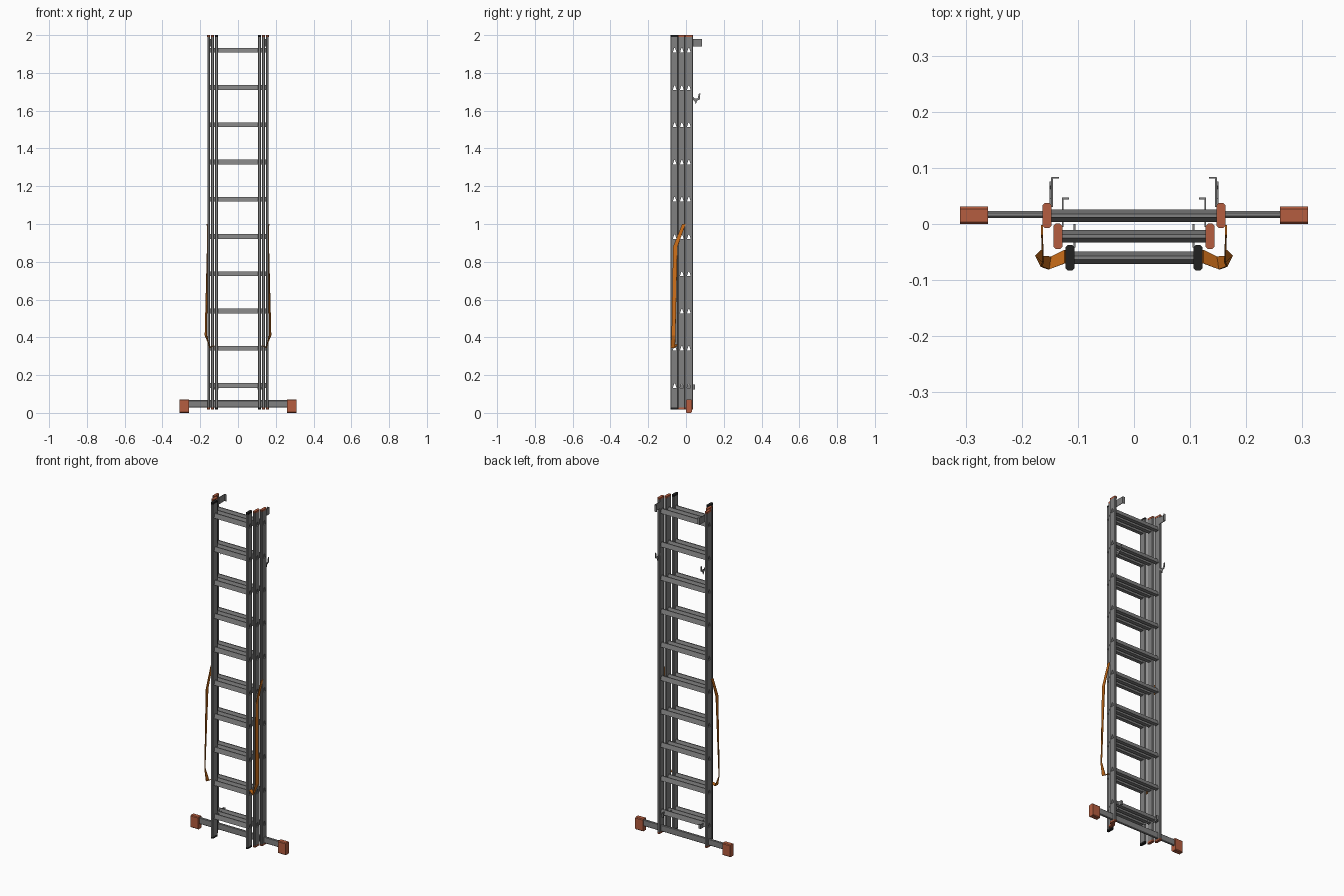
import bpy
import bmesh
from mathutils import Vector

if "Cube" in bpy.data.objects:
    bpy.data.objects.remove(bpy.data.objects["Cube"])


def material(name, rgb):
    m = bpy.data.materials.new(name)
    m.use_nodes = True
    m.diffuse_color = (*rgb, 1)
    m.node_tree.nodes["Principled BSDF"].inputs["Base Color"].default_value = (*rgb, 1)
    return m


ALU = material("aluminium grey", (0.22, 0.22, 0.22))
RED = material("terracotta plastic", (0.46, 0.11, 0.05))
BLACK = material("black plastic", (0.015, 0.015, 0.015))
ORANGE = material("orange webbing", (0.62, 0.16, 0.01))


def finish(bm, name, mat):
    bmesh.ops.recalc_face_normals(bm, faces=bm.faces)
    mesh = bpy.data.meshes.new(name)
    bm.to_mesh(mesh)
    bm.free()
    mesh.materials.append(mat)
    obj = bpy.data.objects.new(name, mesh)
    bpy.context.collection.objects.link(obj)
    return obj


def add_prism(bm, profile, axis, lo, hi, capped=True):
    """Sweep a 2D profile along x (profile is y, z) or along z (profile is x, y)."""
    def point(p, t):
        return (t, p[0], p[1]) if axis == "x" else (p[0], p[1], t)
    a = [bm.verts.new(point(p, lo)) for p in profile]
    b = [bm.verts.new(point(p, hi)) for p in profile]
    n = len(profile)
    for i in range(n):
        j = (i + 1) % n
        bm.faces.new((a[i], a[j], b[j], b[i]))
    if capped:
        bm.faces.new(a[::-1])
        bm.faces.new(b)


def prism(name, profile, axis, lo, hi, mat):
    bm = bmesh.new()
    add_prism(bm, profile, axis, lo, hi)
    return finish(bm, name, mat)


def rect(u0, u1, v0, v1):
    return [(u0, v0), (u1, v0), (u1, v1), (u0, v1)]


def octagon(cx, cy, hx, hy, cut):
    quarter = [(hx, hy - cut), (hx - cut, hy)]
    pts = quarter + [(-x, y) for x, y in quarter[::-1]]
    pts += [(-x, -y) for x, y in pts]
    return [(cx + x, cy + y) for x, y in pts]


def rung_profile(y, z):
    return [(y - 0.011, z - 0.013), (y + 0.011, z - 0.013),
            (y + 0.003, z + 0.013), (y - 0.003, z + 0.013)]


RUNG_HEIGHTS = [0.145 + 0.1972 * i for i in range(10)]
SIDES = (("right", -1), ("left", 1))


# One ladder section: hollow rungs passing through two pierced rails
def ladder_section(name, half_width, y, cap_mat):
    rungs, holes = bmesh.new(), bmesh.new()
    reach = half_width + 0.0075
    for z in RUNG_HEIGHTS:
        add_prism(rungs, rung_profile(y, z), "x", -reach, reach, capped=False)
        add_prism(holes, rung_profile(y, z), "x", -0.3, 0.3)
    tube = finish(rungs, name + "_rungs", ALU)
    wall = tube.modifiers.new("wall", "SOLIDIFY")
    wall.thickness = 0.0015
    wall.offset = -1
    cutter = finish(holes, name + "_rung_hole_cutter", ALU)
    cutter.hide_render = True
    cutter.display_type = "WIRE"
    cutter.hide_set(True)
    for side, s in SIDES:
        x = s * half_width
        rail = prism(f"{name}_{side}_rail", octagon(x, y, 0.0075, 0.022, 0.003),
                     "z", 0.026, 1.992, ALU)
        cut = rail.modifiers.new("rung holes", "BOOLEAN")
        cut.operation = "DIFFERENCE"
        cut.solver = "EXACT"
        cut.object = cutter
        cap = octagon(x, y, 0.008, 0.0225, 0.004)
        prism(f"{name}_{side}_top_cap", cap, "z", 1.99, 2.0, cap_mat)
        prism(f"{name}_{side}_bottom_cap", cap, "z", 0.018, 0.028, cap_mat)


ladder_section("back", 0.155, 0.015, RED)
ladder_section("middle", 0.1355, -0.022, RED)
ladder_section("front", 0.114, -0.06, BLACK)

# Stabiliser bar with block feet
prism("stabiliser_bar", octagon(0.017, 0.048, 0.006, 0.019, 0.003), "x", -0.28, 0.28, ALU)

HOOK = [(0.03, 1.68), (0.045, 1.665), (0.062, 1.665), (0.068, 1.69), (0.076, 1.69),
        (0.073, 1.66), (0.058, 1.652), (0.052, 1.635), (0.046, 1.65), (0.03, 1.665)]

# Strap stations: front edge and back edge of the webbing
STRAP = [((0.164, -0.02, 1.0), (0.164, -0.002, 1.0)),
         ((0.162, -0.068, 0.88), (0.163, -0.045, 0.88)),
         ((0.165, -0.076, 0.41), (0.175, -0.056, 0.41)),
         ((0.152, -0.081, 0.345), (0.148, -0.058, 0.345)),
         ((0.123, -0.07, 0.36), (0.123, -0.046, 0.36))]


def plate(name, s, x, profile, thick=0.003):
    prism(name, profile, "x", s * x - thick / 2, s * x + thick / 2, ALU)


for side, s in SIDES:
    ends = sorted((s * 0.26, s * 0.31))
    prism(side + "_foot", octagon(0.0155, 0.036, 0.0155, 0.036, 0.004), "x", *ends, RED)

    # Guide brackets at the top, with an inward lip
    plate(side + "_top_bracket", s, 0.146, rect(0.03, 0.083, 1.94, 1.98))
    lip = sorted((s * 0.134, s * 0.147))
    prism(side + "_top_bracket_lip", rect(0.081, 0.084, 1.94, 1.98), "x", *lip, ALU)

    # Locking hook, and lower brackets joining the sections
    plate(side + "_locking_hook", s, 0.149, HOOK)
    plate(side + "_middle_bracket", s, 0.127, rect(-0.005, 0.046, 0.125, 0.15))
    lip = sorted((s * 0.116, s * 0.128))
    prism(side + "_middle_bracket_lip", rect(0.044, 0.047, 0.125, 0.15), "x", *lip, ALU)
    plate(side + "_front_bracket", s, 0.106, rect(-0.042, 0.0, 0.125, 0.15))

    # Webbing strap hanging from the back rail to the front rail
    bm = bmesh.new()
    rows = [[bm.verts.new(Vector((s * x, y, z))) for x, y, z in pair] for pair in STRAP]
    for p, q in zip(rows, rows[1:]):
        bm.faces.new((p[0], p[1], q[1], q[0]))
    strap = finish(bm, side + "_strap", ORANGE)
    solid = strap.modifiers.new("thickness", "SOLIDIFY")
    solid.thickness = 0.003
    solid.offset = 0
